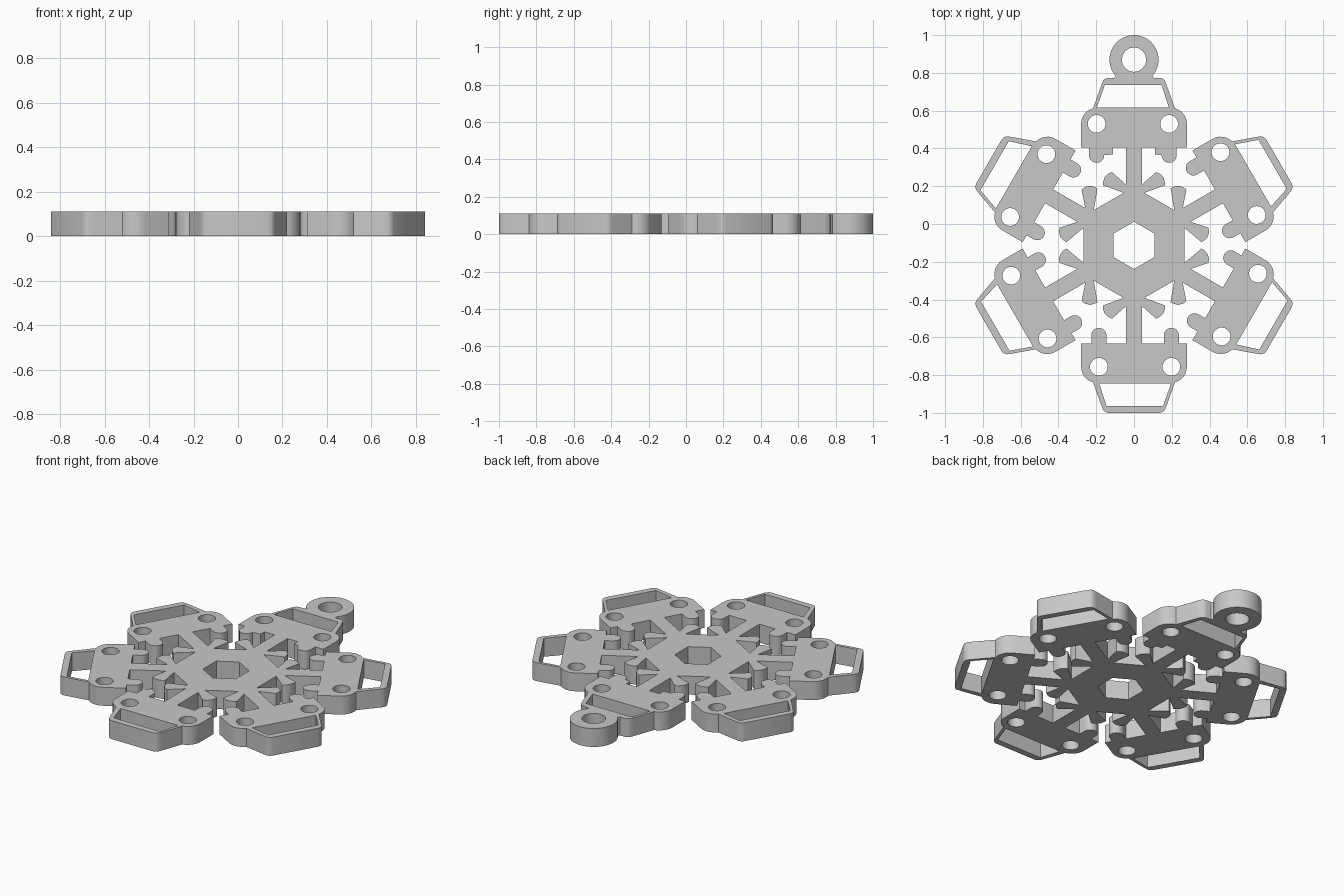
import bpy, bmesh
from math import sin, cos, pi, radians

cube = bpy.data.objects.get("Cube")
if cube:
    bpy.data.objects.remove(cube, do_unlink=True)

HEIGHT = 0.11
CENTRE_Y = -0.113
SHIFT = -0.006      # small sideways offset of wheels, lamps and windows
BODY_BASE = 0.519   # distance of the car underside from the hub centre
ROOF = 0.887

grey = bpy.data.materials.new("plain grey")
grey.use_nodes = True
colour = (0.58, 0.58, 0.58, 1)
grey.diffuse_color = colour
grey.node_tree.nodes["Principled BSDF"].inputs["Base Color"].default_value = colour


def arc(cx, cy, r, start, end, steps):
    """Points on an arc, angles in degrees."""
    angles = [radians(start + (end - start) * i / steps) for i in range(steps + 1)]
    return [(cx + r * cos(a), cy + r * sin(a)) for a in angles]


def circle(cx, cy, r, steps=28):
    return arc(cx, cy, r, 0, 360, steps)[:-1]


def mirror(points):
    return [(-x, y) for x, y in reversed(points)]


def turn(points, angle):
    c, s = cos(angle), sin(angle)
    return [(x * c - y * s, x * s + y * c) for x, y in points]


def plate(name, loops, angle=0):
    """Extrude flat outlines (inner loops become holes) into a solid plate."""
    curve = bpy.data.curves.new(name, 'CURVE')
    curve.dimensions = '2D'
    curve.fill_mode = 'BOTH'
    curve.extrude = HEIGHT / 2
    for loop in loops:
        spline = curve.splines.new('POLY')
        spline.points.add(len(loop) - 1)
        for point, (x, y) in zip(spline.points, turn(loop, angle)):
            point.co = (x, y, 0, 1)
        spline.use_cyclic_u = True
    temp = bpy.data.objects.new(name + "_outline", curve)
    bpy.context.collection.objects.link(temp)
    bpy.context.view_layer.update()
    mesh = bpy.data.meshes.new_from_object(
        temp.evaluated_get(bpy.context.evaluated_depsgraph_get()))
    bpy.data.objects.remove(temp, do_unlink=True)
    bm = bmesh.new()
    bm.from_mesh(mesh)
    bmesh.ops.remove_doubles(bm, verts=bm.verts, dist=0.0001)
    bmesh.ops.recalc_face_normals(bm, faces=bm.faces)
    bm.to_mesh(mesh)
    bm.free()
    mesh.materials.clear()
    mesh.materials.append(grey)
    obj = bpy.data.objects.new(name, mesh)
    obj.location = (0, CENTRE_Y, HEIGHT / 2)
    bpy.context.collection.objects.link(obj)
    bpy.ops.object.select_all(action='DESELECT')
    obj.select_set(True)
    bpy.context.view_layer.objects.active = obj
    bpy.ops.object.shade_smooth_by_angle(angle=radians(30))
    return obj


def car_side(s, step):
    """One side of a car outline, from the underside up to the roof."""
    wheel_x = s * 0.192 + SHIFT
    points = []
    if step:
        points += [(s * 0.11, BODY_BASE), (s * 0.11, 0.482)]
    else:
        points += [(wheel_x - s * 0.04, BODY_BASE)]
    wheel = arc(0, 0.477, 0.04, 180, 360, 12)
    points += [(wheel_x + s * x, y) for x, y in wheel]
    points += [(wheel_x + s * 0.04, BODY_BASE), (s * 0.28, BODY_BASE)]
    shoulder = arc(0.195, 0.643, 0.085, 0, 75, 6)
    cabin = [(0.172, 0.85), (0.163, 0.872), (0.151, 0.883), (0.135, ROOF)]
    return points + [(s * x, y) for x, y in shoulder + cabin]


def car(name, angle, step):
    outline = car_side(1, step) + car_side(-1, step)[::-1]
    window = [(x + SHIFT, y) for x, y in
              [(-0.19, 0.731), (0.19, 0.731), (0.152, 0.85), (-0.148, 0.85)]]
    lamps = [circle(s * 0.192 + SHIFT, 0.643, 0.047) for s in (-1, 1)]
    return plate(name, [outline, window] + lamps, angle)


# Hub with six spokes, each carrying two flared side branches
branch = [(0.042, BODY_BASE), (0.042, 0.322), (0.117, 0.388), (0.139, 0.378),
          (0.156, 0.36), (0.163, 0.338), (0.164, 0.318), (0.055, 0.278)]
sector = mirror(branch) + branch
star = []
for i in range(6):
    star += turn(sector, -i * pi / 3)
hexagon = turn(circle(0, 0, 0.125, 6), pi / 6)
plate("snowflake_hub", [star, hexagon])

# Six cars at the spoke ends
for i in range(6):
    car(f"car_{i + 1}", -i * pi / 3, i == 0)

# Hanging ring on the top car
ring = [(0.105, ROOF)] + arc(0, 0.983, 0.13, -42, 222, 36) + [(-0.105, ROOF)]
plate("hanging_ring", [ring, circle(0, 0.983, 0.065, 16)])
